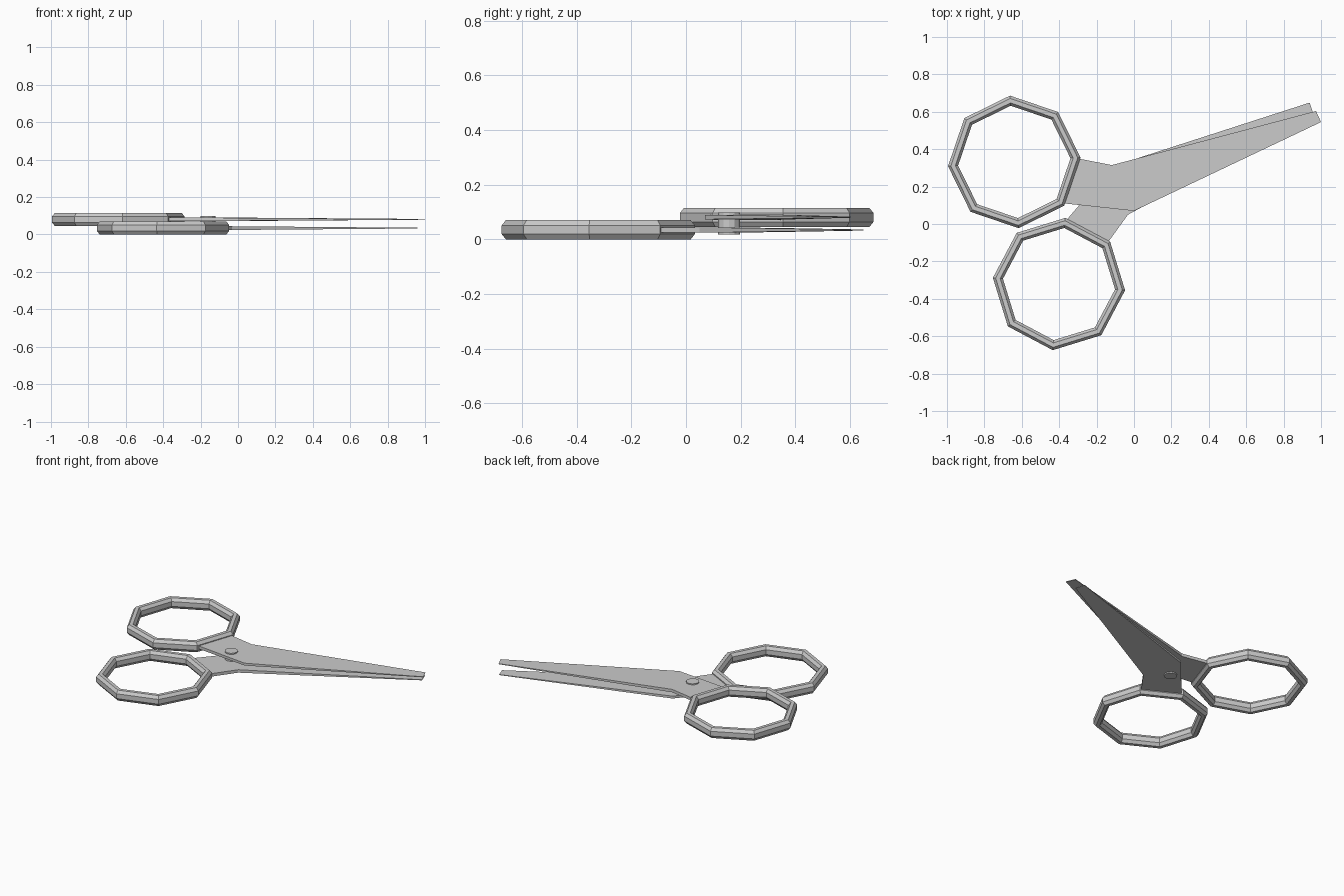
import bpy, bmesh, math

if "Cube" in bpy.data.objects:
    bpy.data.objects.remove(bpy.data.objects["Cube"])

MID_Z = 0.0575                      # plane between the two halves
RING_A, RING_B = (-0.64, 0.332), (-0.401, -0.321)
TURN = math.radians(43.3)           # twice the angle of the closing axis


def place(p, flipped):
    """Map a point of the upper half to the flipped lower half."""
    if not flipped:
        return p
    dx, dy = p[0] - RING_A[0], p[1] - RING_A[1]
    c, s = math.cos(TURN), math.sin(TURN)
    return (RING_B[0] + c * dx + s * dy, RING_B[1] + s * dx - c * dy, 2 * MID_Z - p[2])


def make(name, verts, faces, flipped=False):
    mesh = bpy.data.meshes.new(name)
    mesh.from_pydata([place(v, flipped) for v in verts], [], faces)
    bm = bmesh.new()
    bm.from_mesh(mesh)
    bmesh.ops.recalc_face_normals(bm, faces=bm.faces)
    bm.to_mesh(mesh)
    bm.free()
    ob = bpy.data.objects.new(name, mesh)
    bpy.context.collection.objects.link(ob)
    return ob


# Finger ring: chamfered section swept round an octagon
def ring(name, flipped):
    w, h, a, b = 0.027, 0.035, 0.012, 0.016
    section = [(w, b), (a, h), (-a, h), (-w, b), (-w, -b), (-a, -h), (a, -h), (w, -b)]
    n, m = 8, len(section)
    verts, faces = [], []
    for i in range(n):
        ang = math.radians(3.7) + i * math.tau / n
        for dr, dz in section:
            r = 0.328 + dr
            verts.append((RING_A[0] + r * math.cos(ang), RING_A[1] + r * math.sin(ang), 0.08 + dz))
    for i in range(n):
        for j in range(m):
            k, l = (i + 1) % n, (j + 1) % m
            faces.append((i * m + j, k * m + j, k * m + l, i * m + l))
    make(name, verts, faces, flipped)


# Blade with handle tang: outline (x, y, half thickness), thinning to the tip
def blade(name, flipped):
    outline = [(-0.31, 0.352, 0.01), (-0.118, 0.315, 0.01), (0.973, 0.604, 0.002),
               (1.0, 0.545, 0.002), (0.0, 0.07, 0.008), (-0.39, 0.112, 0.01)]
    n = len(outline)
    verts = [(x, y, 0.081 + t) for x, y, t in outline] + [(x, y, 0.081 - t) for x, y, t in outline]
    quads = [(0, 1, 4, 5), (1, 2, 3, 4)]
    faces = quads + [tuple(v + n for v in q) for q in quads]
    faces += [(i, (i + 1) % n, (i + 1) % n + n, i + n) for i in range(n)]
    make(name, verts, faces, flipped)


for prefix, flipped in (("upper", False), ("lower", True)):
    ring(prefix + "_finger_ring", flipped)
    blade(prefix + "_blade", flipped)

# Pivot screw through both blades
bpy.ops.mesh.primitive_cylinder_add(vertices=12, radius=0.04, depth=0.08,
                                    location=(-0.16, 0.157, MID_Z))
bpy.context.object.name = "pivot_screw"
